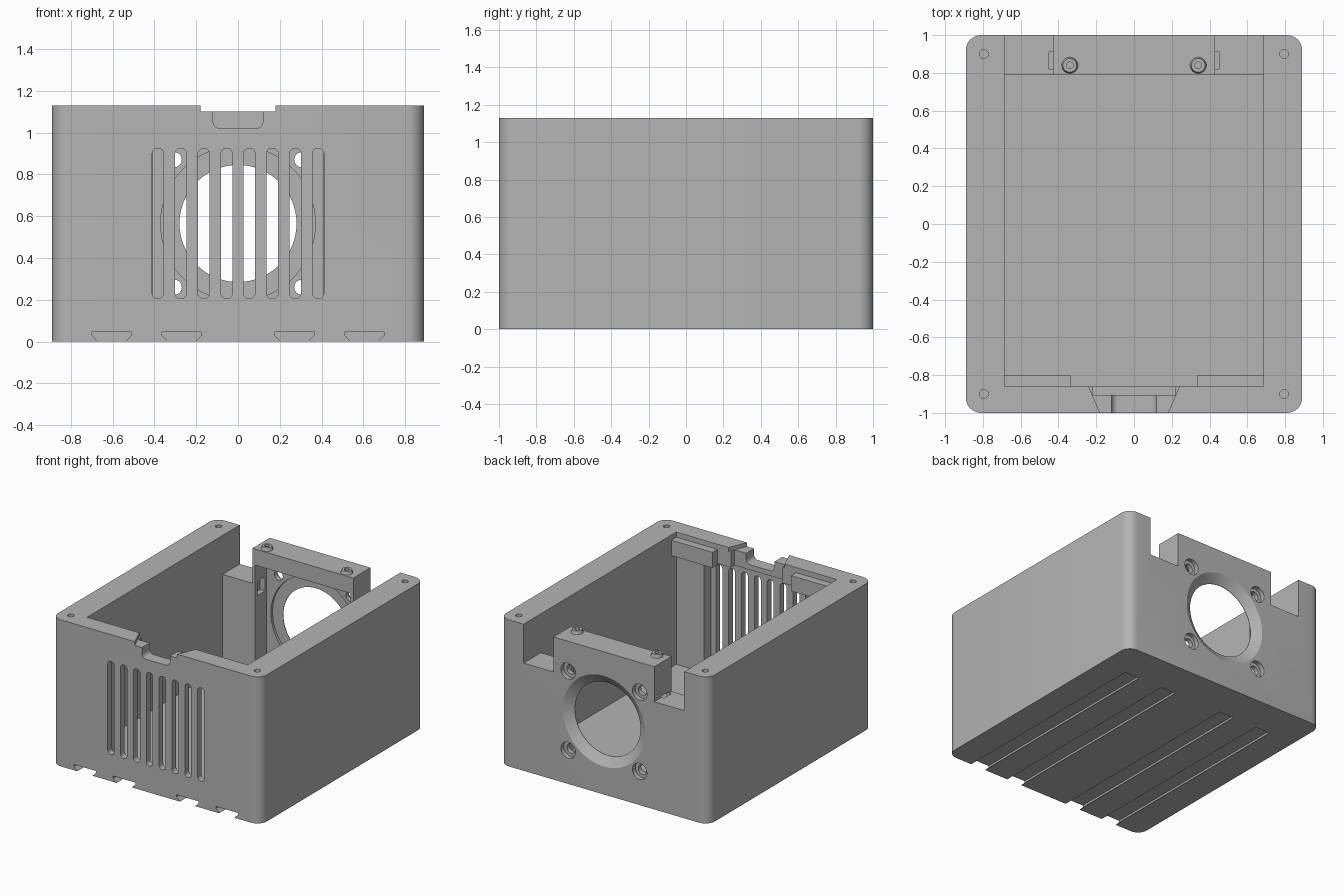
import bpy, bmesh, math
from mathutils import Matrix

if "Cube" in bpy.data.objects:
    bpy.data.objects.remove(bpy.data.objects["Cube"])

grey = bpy.data.materials.new("plain grey")
grey.use_nodes = True
grey.diffuse_color = (0.46, 0.46, 0.46, 1)
grey.node_tree.nodes["Principled BSDF"].inputs["Base Color"].default_value = (0.46, 0.46, 0.46, 1)

HALF_W, HEIGHT = 0.89, 1.13
FAN_Z = 0.565


def finish(bm, name):
    bmesh.ops.recalc_face_normals(bm, faces=bm.faces)
    mesh = bpy.data.meshes.new(name)
    bm.to_mesh(mesh)
    bm.free()
    obj = bpy.data.objects.new(name, mesh)
    bpy.context.collection.objects.link(obj)
    mesh.materials.append(grey)
    return obj


def prism(name, outline, axis, start, end):
    """Extrude an outline along z (points x, y) or along y (points x, z)."""
    bm = bmesh.new()
    def place(p, d):
        return (p[0], p[1], d) if axis == "z" else (p[0], d, p[1])
    rings = [[bm.verts.new(place(p, d)) for p in outline] for d in (start, end)]
    bm.faces.new(rings[0])
    bm.faces.new(rings[1])
    for i in range(len(outline)):
        j = (i + 1) % len(outline)
        bm.faces.new((rings[0][i], rings[0][j], rings[1][j], rings[1][i]))
    return finish(bm, name)


def box(name, x0, x1, y0, y1, z0, z1):
    return prism(name, [(x0, y0), (x1, y0), (x1, y1), (x0, y1)], "z", z0, z1)


def rounded(cx, cy, hw, hh, r, steps=8):
    """Outline of a rectangle with round corners."""
    pts = []
    for k, (sx, sy) in enumerate([(1, 1), (-1, 1), (-1, -1), (1, -1)]):
        for i in range(steps + 1):
            a = math.pi / 2 * (k + i / steps)
            pts.append((cx + sx * (hw - r) + r * math.cos(a),
                        cy + sy * (hh - r) + r * math.sin(a)))
    return pts


def round_bar(name, axis, x, other, start, end, r0, r1=None, sides=32):
    """Cylinder or cone along z (other is y) or along y (other is z)."""
    bm = bmesh.new()
    turn = Matrix() if axis == "z" else Matrix.Rotation(-math.pi / 2, 4, "X")
    mid = (start + end) / 2
    spot = (x, other, mid) if axis == "z" else (x, mid, other)
    bmesh.ops.create_cone(bm, cap_ends=True, segments=sides, radius1=r0,
                          radius2=r0 if r1 is None else r1, depth=end - start,
                          matrix=Matrix.Translation(spot) @ turn)
    return finish(bm, name)


def combine(target, tool, operation="DIFFERENCE"):
    mod = target.modifiers.new("combine", "BOOLEAN")
    mod.operation = operation
    mod.solver = "EXACT"
    mod.object = tool
    bpy.context.view_layer.objects.active = target
    bpy.ops.object.modifier_apply(modifier=mod.name)
    bpy.data.objects.remove(tool)


# Outer shell with its main cavity
case = prism("case_body", rounded(0, 0, HALF_W, 1, 0.08), "z", 0, HEIGHT)
combine(case, box("cavity", -0.685, 0.685, -0.86, 0.79, 0.11, 1.3))

# Back wall: lowered shelves beside a slightly lower central block
for s in (-1, 1):
    combine(case, box("shelf_cut", *sorted((s * 0.43, s * 0.685)), 0.75, 1.1, 0.83, 1.3))
combine(case, box("block_top_cut", -0.431, 0.431, 0.75, 1.1, 1.1, 1.3))

# Fan seat, round pocket, opening and flared outer edge
combine(case, box("fan_seat", -0.408, 0.408, 0.7, 0.93, 0.155, 0.975))
combine(case, round_bar("fan_pocket", "y", 0, FAN_Z, 0.85, 0.95, 0.37, sides=64))
combine(case, round_bar("fan_opening", "y", 0, FAN_Z, 0.8, 1.2, 0.28, sides=64))
combine(case, round_bar("fan_flare", "y", 0, FAN_Z, 0.95, 1.01, 0.275, 0.365, sides=64))
for s in (-1, 1):
    for t in (-1, 1):
        x, z = s * 0.305, FAN_Z + t * 0.305
        combine(case, round_bar("fan_screw_hole", "y", x, z, 0.85, 1.1, 0.036))
        combine(case, round_bar("fan_screw_sink", "y", x, z, 0.965, 1.05, 0.062))
    combine(case, box("cable_pocket", *sorted((s * 0.38, s * 0.45)), 0.82, 0.91, 0.73, 0.84))

# Front wall: inner recess and eight vent slots
combine(case, box("vent_recess", -0.45, 0.45, -0.95, -0.8, 0.15, 0.98))
for i in range(8):
    x = (i - 3.5) * 0.1095
    combine(case, prism("vent_slot", rounded(x, FAN_Z, 0.0275, 0.36, 0.0274), "y", -1.1, -0.9))

# Front wall: tapered notch, inner channel and cable pocket
combine(case, prism("front_notch", [(-0.18, -1.01), (0.18, -1.01), (0.18, -1), (0.24, -0.86),
                                    (0.24, -0.82), (-0.24, -0.82), (-0.24, -0.86), (-0.18, -1)],
                    "z", 1.1, 1.3))
combine(case, box("inner_channel", -0.22, 0.22, -0.905, -0.8, 0.9, 1.3))
combine(case, prism("cable_notch", rounded(0, 1.12, 0.12, 0.1, 0.035), "y", -1.1, -0.88))

# Corner screw holes
for x in (-0.795, 0.795):
    for y in (-0.9, 0.9):
        combine(case, round_bar("corner_hole", "z", x, y, 0.8, 1.3, 0.023, sides=24))

# Undercut grooves in the base
for x in (-0.605, -0.27, 0.27, 0.605):
    right = [(0.065, -0.01), (0.065, 0), (0.094, 0.03), (0.094, 0.045)]
    outline = [(x + a, b) for a, b in right] + [(x - a, b) for a, b in reversed(right)]
    combine(case, prism("base_groove", outline, "y", -1.1, 0.7))

parts = [case]
for s, side in ((-1, "right"), (1, "left")):
    # Retaining strips on the inside of the front wall
    parts.append(box(side + "_retaining_strip", *sorted((s * 0.335, s * 0.69)),
                     -0.865, -0.8, 0.97, 1.09))
    # Hollow studs on the back block
    stud = round_bar(side + "_stud", "z", s * 0.34, 0.84, 1.09, 1.125, 0.046, 0.036)
    combine(stud, round_bar("stud_hole", "z", s * 0.34, 0.84, 1.105, 1.2, 0.018))
    parts.append(stud)

bpy.ops.object.select_all(action="DESELECT")
for part in parts:
    part.select_set(True)
bpy.context.view_layer.objects.active = case
bpy.ops.object.shade_smooth_by_angle(angle=math.radians(30))
